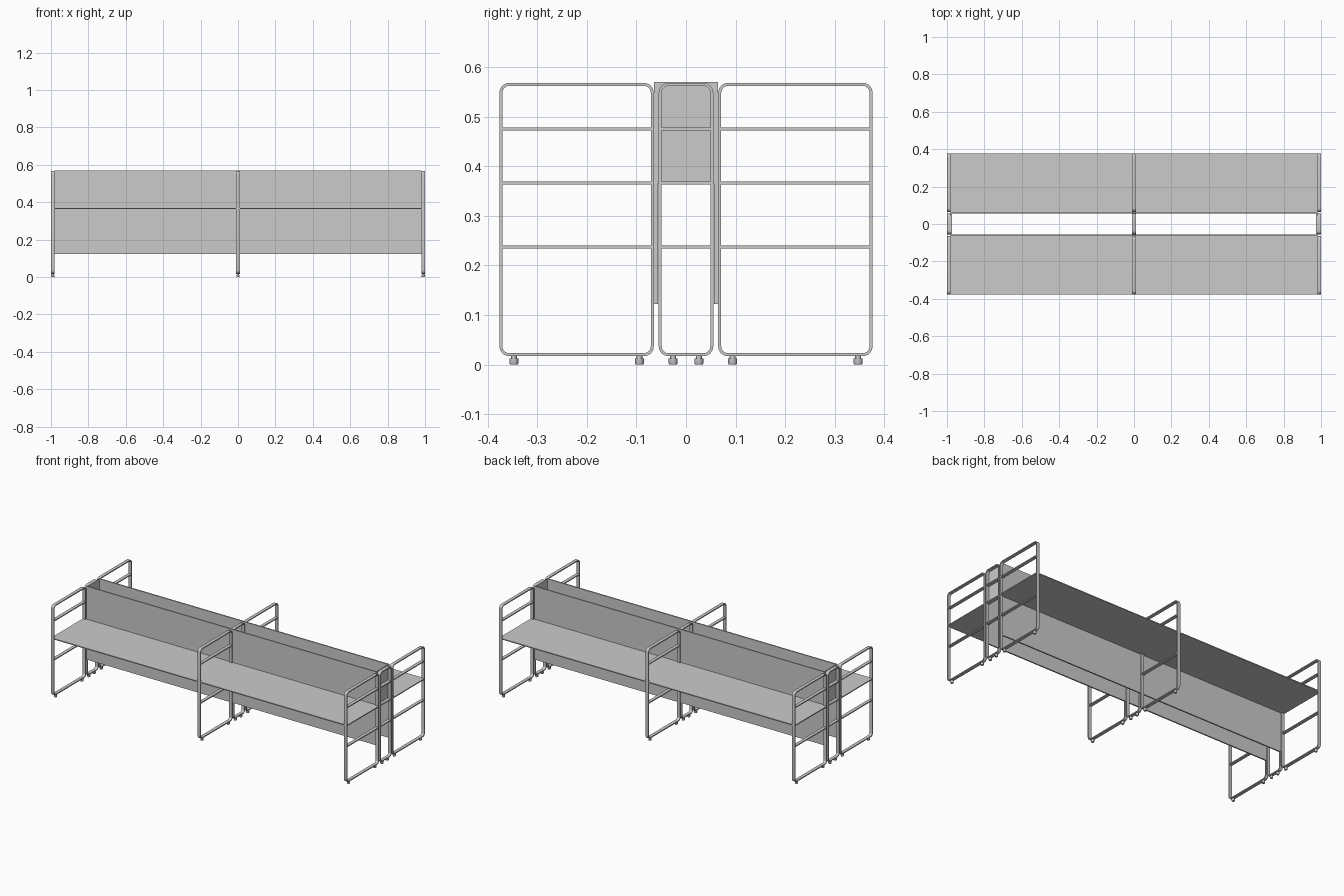
import bpy, bmesh, math

if "Cube" in bpy.data.objects:
    bpy.data.objects.remove(bpy.data.objects["Cube"])

BAR_T = 0.006      # bar thickness seen from the side
BAR_W = 0.02       # bar width along x
Z0, Z1 = 0.017, 0.568


def finish(name, bm, smooth=False):
    bmesh.ops.recalc_face_normals(bm, faces=bm.faces)
    mesh = bpy.data.meshes.new(name)
    bm.to_mesh(mesh)
    bm.free()
    obj = bpy.data.objects.new(name, mesh)
    bpy.context.collection.objects.link(obj)
    if smooth:
        bpy.ops.object.select_all(action='DESELECT')
        obj.select_set(True)
        bpy.context.view_layer.objects.active = obj
        bpy.ops.object.shade_smooth_by_angle(angle=math.radians(35))
    return obj


def add_box(bm, lo, hi):
    verts = bmesh.ops.create_cube(bm, size=1)["verts"]
    for v in verts:
        for i in range(3):
            v.co[i] = lo[i] if v.co[i] < 0 else hi[i]


def box(name, lo, hi):
    bm = bmesh.new()
    add_box(bm, lo, hi)
    return finish(name, bm)


def rounded_rect(y0, y1, z0, z1, r, n=6):
    pts = []
    corners = [(y1 - r, z1 - r), (y0 + r, z1 - r), (y0 + r, z0 + r), (y1 - r, z0 + r)]
    for k, (cy, cz) in enumerate(corners):
        for i in range(n + 1):
            a = math.pi / 2 * (k + i / n)
            pts.append((cy + r * math.cos(a), cz + r * math.sin(a)))
    return pts


def frame(name, x, y0, y1):
    bm = bmesh.new()
    outer = rounded_rect(y0, y1, Z0, Z1, 0.02)
    t = BAR_T
    inner = rounded_rect(y0 + t, y1 - t, Z0 + t, Z1 - t, 0.02 - t)
    xa, xb = x - BAR_W / 2, x + BAR_W / 2
    # closed loop of flat bar
    rings = [[bm.verts.new((px, y, z)) for y, z in loop]
             for px, loop in ((xa, outer), (xb, outer), (xb, inner), (xa, inner))]
    n = len(outer)
    for k in range(4):
        a, b = rings[k], rings[(k + 1) % 4]
        for i in range(n):
            j = (i + 1) % n
            bm.faces.new((a[i], a[j], b[j], b[i]))
    # cross rails
    for z in (0.475, 0.366, 0.237):
        add_box(bm, (xa, y0 + t / 2, z - t / 2), (xb, y1 - t / 2, z + t / 2))
    finish(name, bm, True)


def foot(name, x, y):
    # levelling foot: turned profile of (radius, height)
    prof = [(0.0075, 0), (0.009, 0.003), (0.009, 0.012), (0.006, 0.012), (0.006, 0.018)]
    n = 16
    bm = bmesh.new()
    rings = [[bm.verts.new((x + r * math.cos(2 * math.pi * i / n),
                            y + r * math.sin(2 * math.pi * i / n), z))
              for i in range(n)] for r, z in prof]
    for a, b in zip(rings, rings[1:]):
        for i in range(n):
            j = (i + 1) % n
            bm.faces.new((a[i], a[j], b[j], b[i]))
    bm.faces.new(rings[0])
    bm.faces.new(rings[-1])
    finish(name, bm, True)


# three rows of side frames with feet
for label, x in (("left", -0.99), ("middle", 0.0), ("right", 0.99)):
    frame(f"{label}_front_frame", x, -0.376, -0.065)
    frame(f"{label}_core_frame", x, -0.055, 0.055)
    frame(f"{label}_back_frame", x, 0.065, 0.376)
    for i, y in enumerate((-0.347, -0.094, -0.026, 0.026, 0.094, 0.347)):
        foot(f"{label}_foot_{i + 1}", x, y)

for label, s in (("front", -1), ("back", 1)):
    # desktops between the frames
    ya, yb = sorted((s * 0.064, s * 0.376))
    box(f"{label}_left_desktop", (-0.98, ya, 0.363), (-0.01, yb, 0.369))
    box(f"{label}_right_desktop", (0.01, ya, 0.363), (0.98, yb, 0.369))
    # long privacy panel
    ya, yb = sorted((s * 0.056, s * 0.064))
    box(f"{label}_screen_panel", (-0.98, ya, 0.122), (0.98, yb, 0.57))

# end caps of the central cable channel
for label, s in (("left", -1), ("right", 1)):
    xa, xb = sorted((s * 0.974, s * 0.98))
    box(f"{label}_channel_end_panel", (xa, -0.056, 0.365), (xb, 0.056, 0.57))
